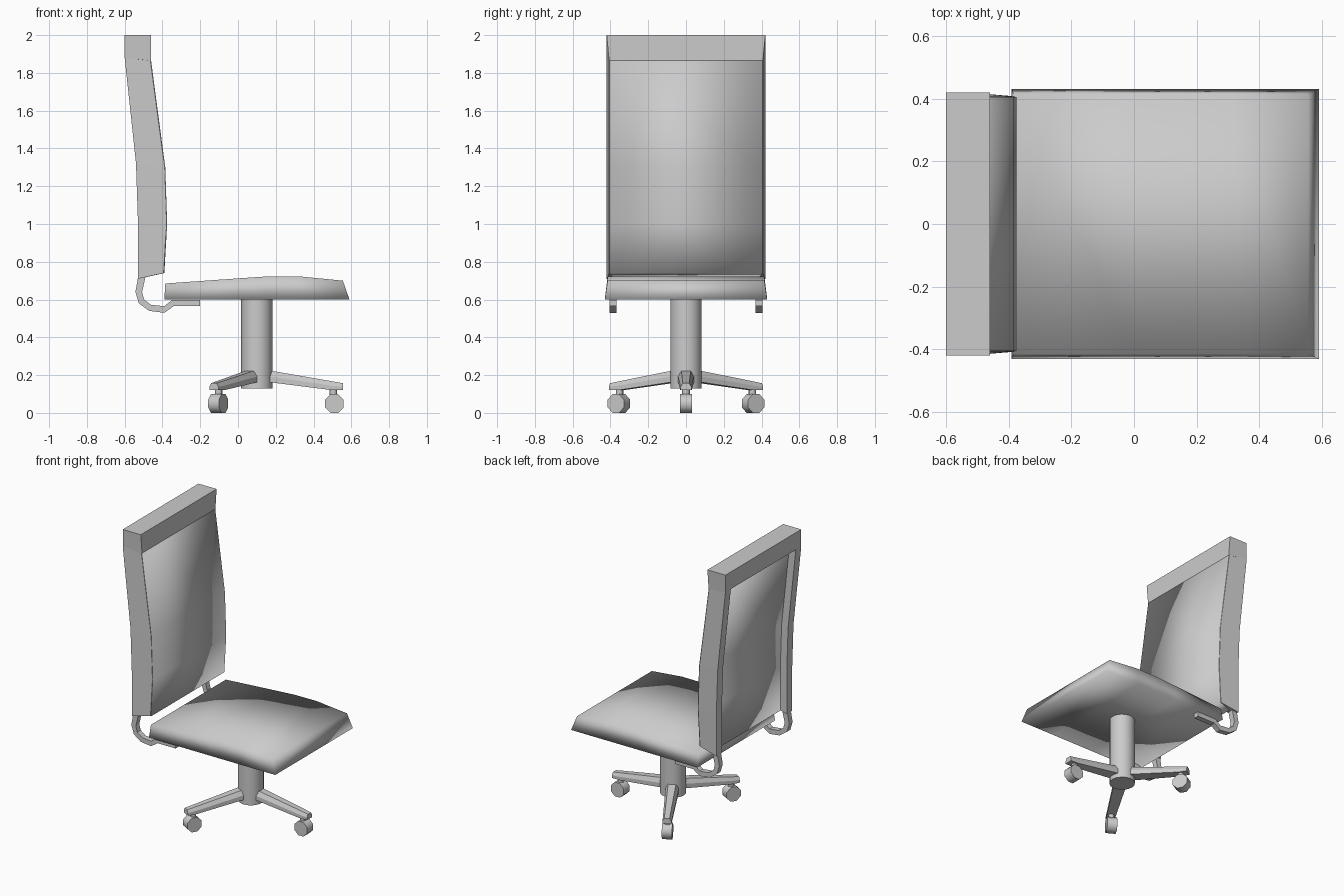
import bpy, bmesh, math
from mathutils import Matrix, Vector

if "Cube" in bpy.data.objects:
    bpy.data.objects.remove(bpy.data.objects["Cube"])


def loft(name, rings, smooth=False, matrix=None):
    """Skin a row of equal-sized rings and cap both ends."""
    bm = bmesh.new()
    rows = [[bm.verts.new(p) for p in ring] for ring in rings]
    n = len(rows[0])
    for a, b in zip(rows, rows[1:]):
        for i in range(n):
            j = (i + 1) % n
            bm.faces.new((a[i], a[j], b[j], b[i]))
    bm.faces.new(rows[0])
    bm.faces.new(rows[-1])
    bmesh.ops.recalc_face_normals(bm, faces=bm.faces)
    if matrix:
        bm.transform(matrix)
    for f in bm.faces:
        f.smooth = smooth
    mesh = bpy.data.meshes.new(name)
    bm.to_mesh(mesh)
    bm.free()
    obj = bpy.data.objects.new(name, mesh)
    bpy.context.collection.objects.link(obj)
    return obj


def cylinder(name, r, depth, sides, matrix, smooth=True):
    bpy.ops.mesh.primitive_cylinder_add(vertices=sides, radius=r, depth=depth)
    obj = bpy.context.object
    obj.name = obj.data.name = name
    obj.data.transform(matrix)
    if smooth:
        bpy.ops.object.shade_smooth_by_angle(angle=math.radians(50))
    return obj


# Seat cushion: bottom x, top x, top z
seat_stations = [(-.39, -.385, .685), (0, 0, .712), (.15, .15, .722),
                 (.32, .32, .723), (.59, .555, .70)]
loft("seat", [[(xb, -.43, .6), (xb, .43, .6), (xt, .415, zt), (xt, -.415, zt)]
              for xb, xt, zt in seat_stations], smooth=True)

# Backrest stations: back x, back z, front x, front z
back = [(-.53, .71, -.39, .74), (-.53, 1.02, -.375, 1.0),
        (-.54, 1.32, -.385, 1.3), (-.6, 1.88, -.46, 1.865)]

# Front pad, leaving a recess behind it
loft("back_pad", [[(xb + .05, -.39, zb + .01), (xb + .05, .39, zb + .01),
                   (xf, .405, zf), (xf, -.405, zf)]
                  for xb, zb, xf, zf in back], smooth=True)

# Side rails framing the recess, and the arms that carry the back
outer = [(-.2, .565), (-.34, .565), (-.39, .53), (-.47, .54),
         (-.525, .58), (-.543, .64), (-.525, .74)]
inner = [(-.2, .597), (-.35, .597), (-.39, .565), (-.46, .572),
         (-.497, .6), (-.508, .64), (-.485, .74)]
for side, s in (("left", -1), ("right", 1)):
    loft(f"back_rail_{side}",
         [[(xb, s * .36, zb), (xb, s * .42, zb),
           (xf - .004, s * .407, zf), (xf - .004, s * .36, zf)]
          for xb, zb, xf, zf in back])
    loft(f"back_support_{side}",
         [[(a, s * .368, b), (a, s * .406, b), (c, s * .406, d), (c, s * .368, d)]
          for (a, b), (c, d) in zip(outer, inner)])

# Solid top of the backrest
loft("headrest", [[(-.6, -.42, 1.88), (-.6, .42, 1.88), (-.46, .407, 1.865), (-.46, -.407, 1.865)],
                  [(-.6, -.42, 2), (-.6, .42, 2), (-.46, .42, 2), (-.46, -.42, 2)]])

# Central column
cx = .1
cylinder("column", .083, .48, 16, Matrix.Translation((cx, 0, .37)))

# Three legs with casters; leg stations: radius, half width, bottom z, top z
leg = [(.03, .042, .165, .23), (.07, .042, .162, .224),
       (.40, .03, .12, .167), (.455, .028, .12, .157)]
for k in range(3):
    turn = Matrix.Translation((cx, 0, 0)) @ Matrix.Rotation(k * math.tau / 3, 4, 'Z')
    loft(f"leg_{k + 1}",
         [[(r, -w, b), (r, w, b), (r, w, (b + t) / 2), (r, w * .6, t),
           (r, -w * .6, t), (r, -w, (b + t) / 2)] for r, w, b, t in leg], matrix=turn)
    cylinder(f"caster_stem_{k + 1}", .02, .06, 8,
             turn @ Matrix.Translation((.405, 0, .105)))
    cylinder(f"caster_wheel_{k + 1}", .0535, .066, 8,
             turn @ Matrix.Translation((.41, 0, .0495))
             @ Matrix.Rotation(math.pi / 2, 4, 'X')
             @ Matrix.Rotation(math.pi / 8, 4, 'Z'))
